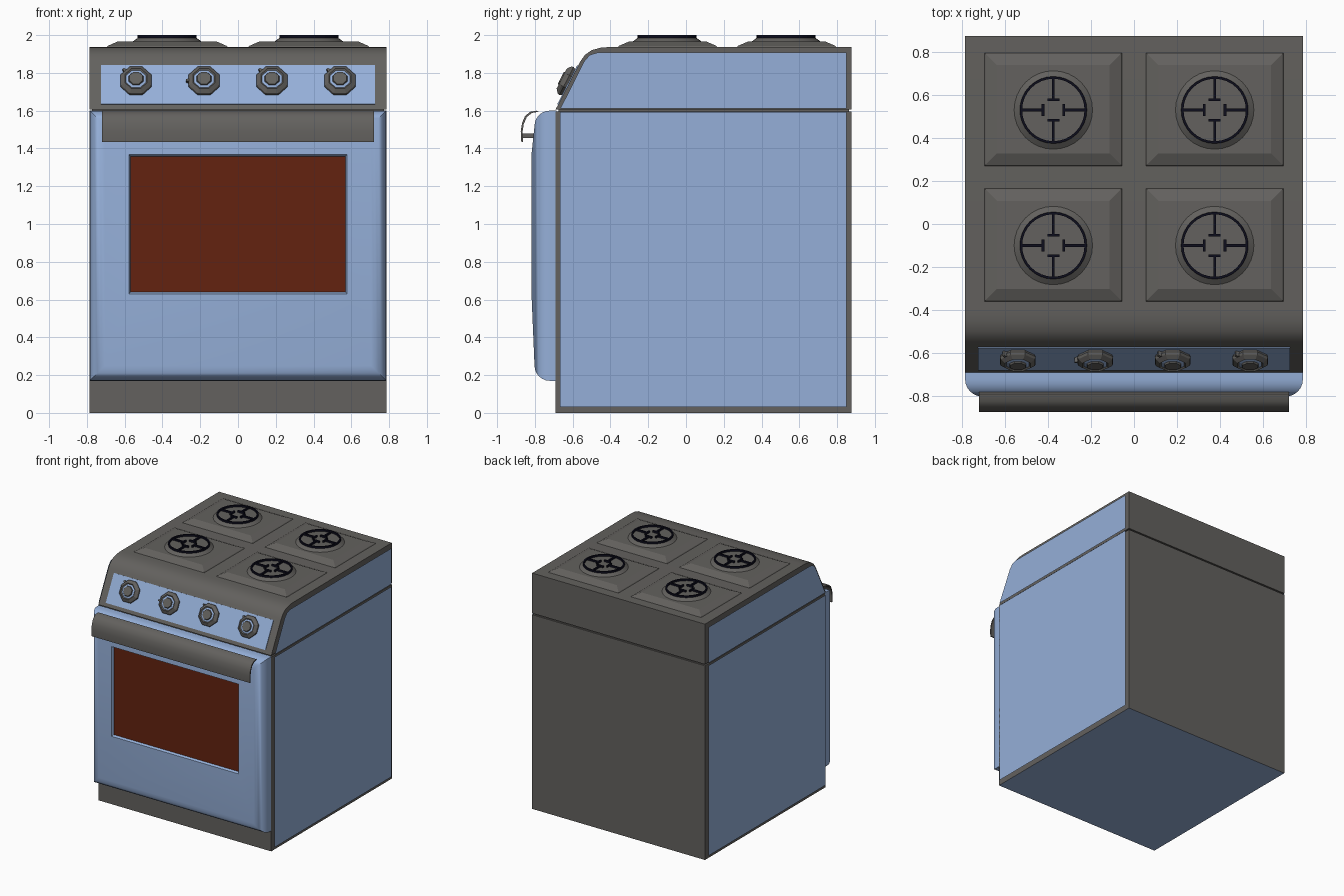
import bpy, bmesh, math
from mathutils import Vector

if "Cube" in bpy.data.objects:
    bpy.data.objects.remove(bpy.data.objects["Cube"])


def material(name, rgb):
    m = bpy.data.materials.new(name)
    m.diffuse_color = (*rgb, 1)
    m.use_nodes = True
    m.node_tree.nodes["Principled BSDF"].inputs["Base Color"].default_value = m.diffuse_color
    return m


GREY, BLUE, RED, BLACK = range(4)
MATS = [material("warm grey", (0.125, 0.12, 0.112)),
        material("enamel blue", (0.30, 0.43, 0.69)),
        material("oven glass red", (0.125, 0.016, 0.005)),
        material("grate black", (0.004, 0.004, 0.012))]


def finish(name, bm, recalc=True, smooth=True):
    if recalc:
        bmesh.ops.recalc_face_normals(bm, faces=bm.faces)
    me = bpy.data.meshes.new(name)
    bm.to_mesh(me)
    bm.free()
    for m in MATS:
        me.materials.append(m)
    ob = bpy.data.objects.new(name, me)
    bpy.context.collection.objects.link(ob)
    if smooth:
        bpy.ops.object.select_all(action='DESELECT')
        ob.select_set(True)
        bpy.context.view_layer.objects.active = ob
        bpy.ops.object.shade_smooth_by_angle(angle=math.radians(32))
    return ob


def add_loft(bm, loops, mats):
    """Bridge equal-sized loops; mats holds one index per band, then the end cap."""
    rings = [[bm.verts.new(p) for p in loop] for loop in loops]
    n = len(rings[0])
    bm.faces.new(rings[0]).material_index = mats[0]
    for a, b, m in zip(rings, rings[1:], mats):
        for i in range(n):
            j = (i + 1) % n
            bm.faces.new((a[i], a[j], b[j], b[i])).material_index = m
    bm.faces.new(rings[-1]).material_index = mats[-1]


def loft(name, loops, mats, smooth=True):
    bm = bmesh.new()
    add_loft(bm, loops, mats)
    return finish(name, bm, smooth=smooth)


def add_box(bm, x0, x1, y0, y1, z0, z1, mat):
    add_loft(bm, [[(x0, y0, z), (x1, y0, z), (x1, y1, z), (x0, y1, z)]
                  for z in (z0, z1)], [mat, mat])


def box(name, x0, x1, y0, y1, z0, z1, mat):
    bm = bmesh.new()
    add_box(bm, x0, x1, y0, y1, z0, z1, mat)
    return finish(name, bm, smooth=False)


def extrude_x(name, profile, half, mat):
    return loft(name, [[(s * half, y, z) for y, z in profile] for s in (-1, 1)], [mat, mat])


# Cabinet: lower body with blue underside, recessed seam, sloped upper body
body = box("lower_body", -0.785, 0.785, -0.69, 0.875, 0, 1.595, GREY)
for f in body.data.polygons:
    if f.normal.z < -0.9:
        f.material_index = BLUE
box("seam_core", -0.772, 0.772, -0.675, 0.862, 1.59, 1.62, GREY)
extrude_x("upper_body", [(-0.69, 1.607), (-0.56, 1.86), (-0.535, 1.895), (-0.50, 1.92),
                         (-0.45, 1.934), (-0.40, 1.937), (0.875, 1.937), (0.875, 1.607)],
          0.785, GREY)


# Blue pillowed side panels
def side_panel(name, profile, s):
    bm = bmesh.new()
    f = bm.faces.new([bm.verts.new((s * 0.786, y, z)) for y, z in profile])
    f.normal_update()
    if f.normal.x * s < 0:
        f.normal_flip()
    for t, d in ((0.006, 0.009), (0.016, 0.009), (0.034, 0.006)):
        bmesh.ops.inset_region(bm, faces=[f], thickness=t, depth=d, use_even_offset=True)
    for g in bm.faces:
        g.material_index = BLUE
    finish(name, bm, recalc=False)


for s, tag in ((-1, "left"), (1, "right")):
    side_panel("lower_panel_" + tag,
               [(-0.668, 0.03), (0.85, 0.03), (0.85, 1.592), (-0.668, 1.592)], s)
    side_panel("upper_panel_" + tag,
               [(-0.665, 1.612), (0.85, 1.612), (0.85, 1.907), (-0.47, 1.907),
                (-0.51, 1.895), (-0.54, 1.86)], s)

# Oven door: rounded border, bulging front, recessed red window
def door_loop(x, z0, z1, y):
    return [(-x, y, z0), (x, y, z0), (x, y, z1), (-x, y, z1)]


R = 0.08
loops = [door_loop(0.785, 0.17, 1.6, -0.685)]
for i in range(7):
    a = math.radians(15 * i)
    k = R * (1 - math.cos(a))
    loops.append(door_loop(0.785 - k, 0.17 + k, 1.6 - k, -0.722 - R * math.sin(a)))
loops += [door_loop(0.577, 0.63, 1.367, -0.818), door_loop(0.568, 0.639, 1.358, -0.80)]
loft("oven_door", loops, [BLUE] * (len(loops) - 1) + [RED])

# Door handle: curved sheet with two brackets
outer = [(-0.79, 1.6), (-0.825, 1.594), (-0.852, 1.572), (-0.868, 1.535),
         (-0.875, 1.49), (-0.872, 1.435)]
inner = [(y + 0.009, z - 0.006) for y, z in outer[:-1]] + [(-0.863, 1.435)]
extrude_x("door_handle", outer + inner[::-1], 0.72, GREY)
for s, tag in ((-1, "left"), (1, "right")):
    box("handle_bracket_" + tag, s * 0.62 - 0.05, s * 0.62 + 0.05, -0.868, -0.80,
        1.455, 1.48, GREY)

# Control panel and knobs on the slope
UP = Vector((0, 0.13, 0.253)).normalized()
OUT = Vector((0, -UP.z, UP.y))
ORIGIN = Vector((0, -0.69, 1.607))


def on_slope(x, v, h):
    return ORIGIN + Vector((x, 0, 0)) + UP * v + OUT * h


loft("control_panel", [[on_slope(x, v, h) for x, v in
                        ((-0.725, 0.028), (0.725, 0.028), (0.725, 0.26), (-0.725, 0.26))]
                       for h in (-0.002, 0.005)], [BLUE, BLUE], smooth=False)
KNOB = [(0.08, 0), (0.09, 0.018), (0.086, 0.03), (0.064, 0.046), (0.056, 0.04),
        (0.042, 0.044), (0.038, 0.052)]
for k, x in enumerate((-0.54, -0.18, 0.18, 0.54)):
    bm = bmesh.new()
    add_loft(bm, [[on_slope(x + r * math.cos(a), 0.16 + r * math.sin(a), h)
                   for a in [math.radians(22.5 + 45 * i) for i in range(8)]]
                  for r, h in KNOB], [GREY, GREY, GREY, GREY, BLUE, GREY, GREY])
    # small pointer on the rim
    a = math.radians((135, 180, 135, 135)[k])
    c, s = math.cos(a), math.sin(a)
    add_loft(bm, [[on_slope(x + p * c - q * s, 0.16 + p * s + q * c, h) for p, q in
                   ((0.07, -0.012), (0.096, -0.004), (0.096, 0.004), (0.07, 0.012))]
                  for h in (0.006, 0.03)], [GREY, GREY])
    finish("knob_%d" % (k + 1), bm, smooth=False)


# Burners: raised pad, round base, black grate
def rect(cx, cy, hx, hy, z):
    return [(cx - hx, cy - hy, z), (cx + hx, cy - hy, z),
            (cx + hx, cy + hy, z), (cx - hx, cy + hy, z)]


def circle(cx, cy, r, z, n=32):
    return [(cx + r * math.cos(2 * math.pi * i / n), cy + r * math.sin(2 * math.pi * i / n), z)
            for i in range(n)]


Z0, Z1 = 1.984, 2.0
for row, cy in (("back", 0.53), ("front", -0.10)):
    for side, cx in (("left", -0.375), ("right", 0.375)):
        tag = row + "_" + side
        loft("burner_pad_" + tag, [rect(cx, cy + 0.003, 0.322, 0.265, 1.934),
                                   rect(cx, cy + 0.003, 0.315, 0.258, 1.943),
                                   rect(cx, cy + 0.003, 0.262, 0.205, 1.966)], [GREY] * 3,
             smooth=False)
        loft("burner_base_" + tag, [circle(cx, cy, 0.185, 1.964),
                                    circle(cx, cy, 0.156, 1.985)], [GREY] * 2)
        bm = bmesh.new()
        ring = [[bm.verts.new(p) for p in circle(cx, cy, r, z)] for r, z in
                ((0.145, Z0), (0.156, Z0), (0.156, Z1), (0.145, Z1))]
        for a, b in zip(ring, ring[1:] + ring[:1]):
            for i in range(32):
                j = (i + 1) % 32
                bm.faces.new((a[i], a[j], b[j], b[i])).material_index = BLACK
        w = 0.006
        for s in (-1, 1):
            p, q = sorted((s * 0.048, s * 0.148))
            add_box(bm, cx + p, cx + q, cy - w, cy + w, Z0, Z1 - 0.001, BLACK)
            add_box(bm, cx - w, cx + w, cy + p, cy + q, Z0, Z1 - 0.001, BLACK)
            e = s * 0.048
            add_box(bm, cx + e - w, cx + e + w, cy - 0.028, cy + 0.028, Z0, Z1, BLACK)
            add_box(bm, cx - 0.028, cx + 0.028, cy + e - w, cy + e + w, Z0, Z1, BLACK)
        finish("grate_" + tag, bm, smooth=False)
